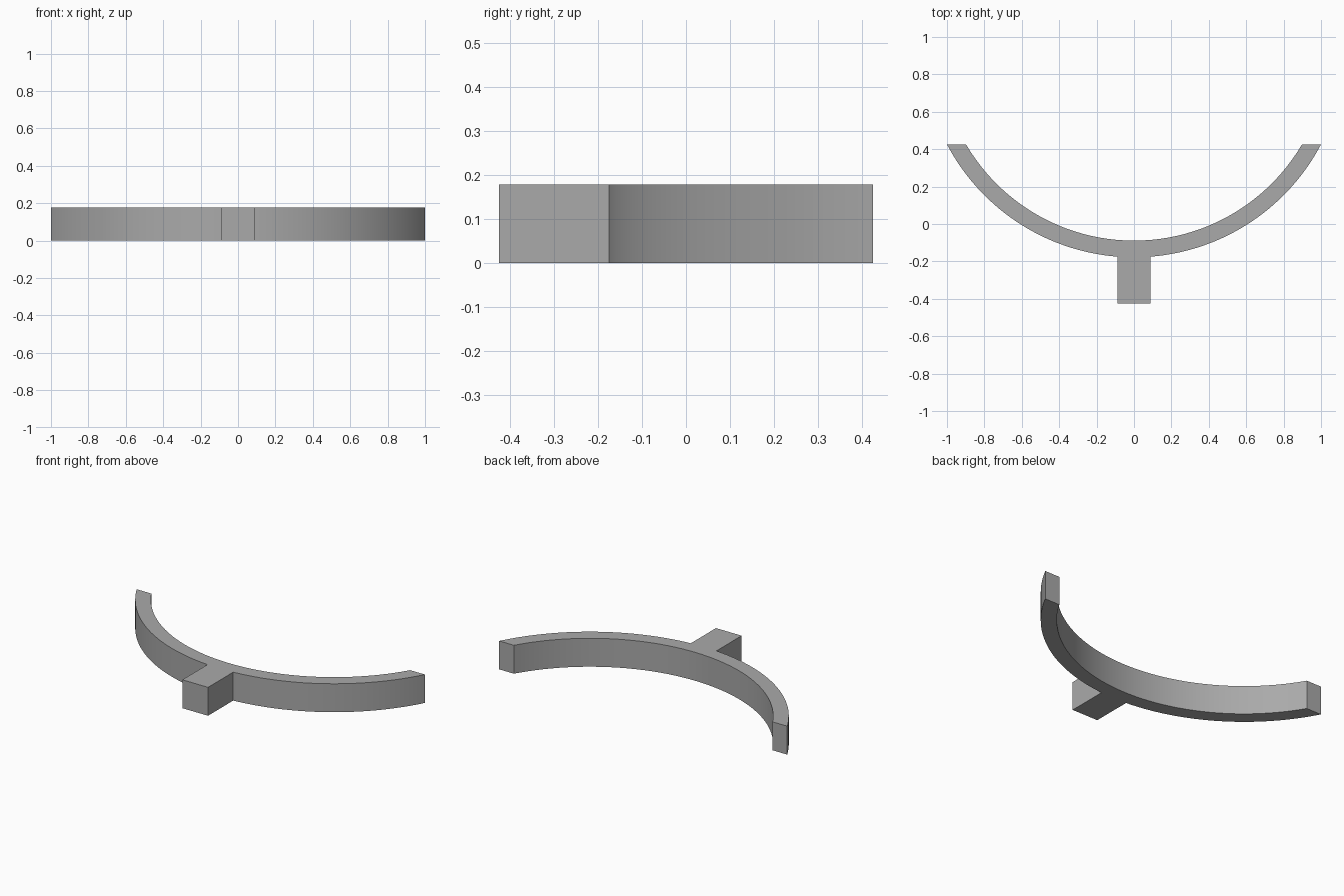
import bpy, bmesh, math

default = bpy.data.objects.get("Cube")
if default:
    bpy.data.objects.remove(default)

HEIGHT = 0.178
HALF_STEM = 0.089
FRONT, BACK = -0.424, 0.424
CENTRE_Y, OUTER, INNER = 0.952, 1.13, 1.041
STEPS = 48

grey = bpy.data.materials.new("neutral grey")
grey.use_nodes = True
colour = (0.4, 0.4, 0.4, 1)
grey.diffuse_color = colour
grey.node_tree.nodes["Principled BSDF"].inputs["Base Color"].default_value = colour


def arc(radius, start, end):
    """Points along an arc, angles measured from the front (-y)."""
    angles = [start + (end - start) * i / STEPS for i in range(STEPS + 1)]
    return [(radius * math.sin(a), CENTRE_Y - radius * math.cos(a)) for a in angles]


# Outline: right outer arc, stem, left outer arc, then inner arc back
outer_end = math.acos((CENTRE_Y - BACK) / OUTER)
inner_end = math.acos((CENTRE_Y - BACK) / INNER)
stem_angle = math.asin(HALF_STEM / OUTER)
outline = arc(OUTER, -outer_end, -stem_angle)
outline += [(-HALF_STEM, FRONT), (HALF_STEM, FRONT)]
outline += arc(OUTER, stem_angle, outer_end)
outline += arc(INNER, inner_end, -inner_end)

# Curved bracket with stem, extruded upward
bm = bmesh.new()
base = bm.faces.new([bm.verts.new((x, y, 0)) for x, y in outline])
result = bmesh.ops.extrude_face_region(bm, geom=[base], use_keep_orig=True)
top = [v for v in result["geom"] if isinstance(v, bmesh.types.BMVert)]
bmesh.ops.translate(bm, verts=top, vec=(0, 0, HEIGHT))
bmesh.ops.recalc_face_normals(bm, faces=bm.faces)
mesh = bpy.data.meshes.new("curved_bracket")
bm.to_mesh(mesh)
bm.free()
mesh.materials.append(grey)
bracket = bpy.data.objects.new("curved_bracket", mesh)
bpy.context.collection.objects.link(bracket)

bpy.context.view_layer.objects.active = bracket
bracket.select_set(True)
bpy.ops.object.shade_smooth_by_angle(angle=math.radians(30))
